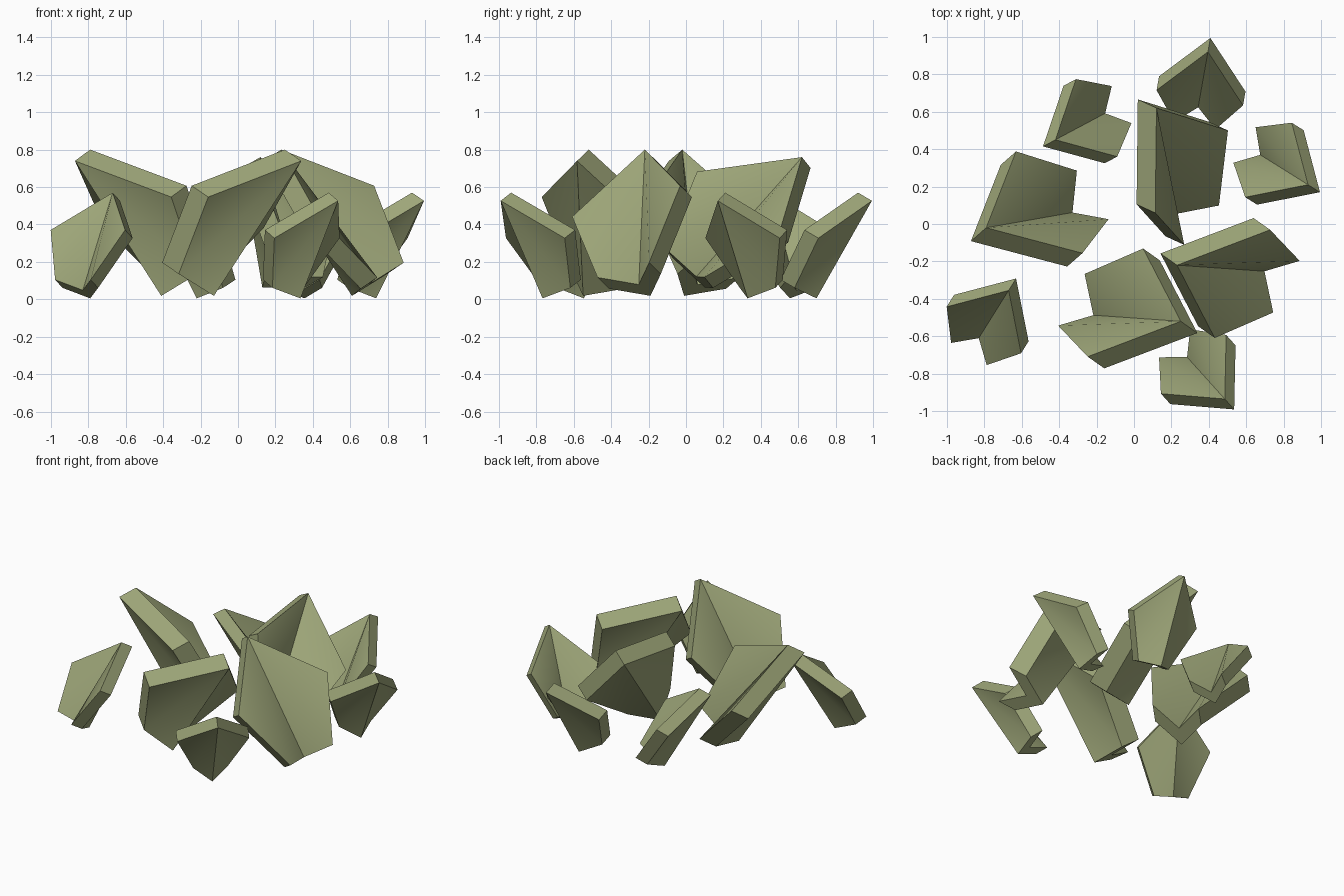
import bpy
import bmesh
from math import radians
from mathutils import Matrix, Vector

if "Cube" in bpy.data.objects:
    bpy.data.objects.remove(bpy.data.objects["Cube"], do_unlink=True)

THICKNESS = 0.124

# Single flat colour
olive = bpy.data.materials.new("olive_green")
olive.use_nodes = True
colour = (0.34, 0.38, 0.19, 1)
olive.diffuse_color = colour
olive.node_tree.nodes["Principled BSDF"].inputs["Base Color"].default_value = colour


def make_leaf_mesh():
    """Thick leaf folded along its spine: tip at the origin, spine along +x."""
    bm = bmesh.new()
    tip, base = Vector((0, 0, 0)), Vector((0.86, 0, 0))
    shoulder, heel = Vector((0.425, 0.335, 0.166)), Vector((0.862, 0.16, 0.163))
    flip = Vector((1, -1, 1))
    outline = [tip, shoulder, heel, base, heel * flip, shoulder * flip]
    inner = [bm.verts.new(p) for p in outline]
    outer = [bm.verts.new(p - Vector((0, 0, THICKNESS))) for p in outline]
    # Two triangles per wing, on both sides of the plate
    for layer in (inner, outer):
        for i in range(1, 5):
            bm.faces.new((layer[0], layer[i], layer[i + 1]))
    # Rim
    for i in range(6):
        j = (i + 1) % 6
        bm.faces.new((inner[i], inner[j], outer[j], outer[i]))
    bmesh.ops.recalc_face_normals(bm, faces=bm.faces)
    for face in bm.faces:
        face.smooth = True
    mesh = bpy.data.meshes.new("folded_leaf")
    bm.to_mesh(mesh)
    bm.free()
    mesh.set_sharp_from_angle(angle=radians(30))
    mesh.materials.append(olive)
    return mesh


leaf_mesh = make_leaf_mesh()


def add_leaf(name, tip, yaw, pitch, roll=0, scale=1):
    leaf = bpy.data.objects.new(name, leaf_mesh)
    bpy.context.collection.objects.link(leaf)
    turn = (Matrix.Rotation(radians(yaw), 4, "Z")
            @ Matrix.Rotation(radians(pitch), 4, "Y")
            @ Matrix.Rotation(radians(roll), 4, "X"))
    leaf.matrix_world = Matrix.Translation(tip) @ turn @ Matrix.Scale(scale, 4)


# Large leaves, rolled to one side
add_leaf("large_leaf_front", (0.25, -0.52, 0.80), 176, 57, 27)
add_leaf("large_leaf_left", (0.23, -0.22, 0.80), -4, 57, 27)
add_leaf("large_leaf_right", (-0.79, -0.02, 0.80), 10, 57, -27)
add_leaf("large_leaf_back", (0.12, 0.62, 0.76), -79, 48, -46)

# Small leaves, upright around the outside
small_leaves = {
    "front_right": (-0.67, -0.355, 238),
    "front_left": (0.485, -0.935, 132),
    "left": (0.93, 0.21, 148),
    "back_right": (-0.42, 0.45, 28),
    "back": (0.395, 0.92, 260),
}
for place, (x, y, yaw) in small_leaves.items():
    add_leaf("small_leaf_" + place, (x, y, 0.57), yaw, 60, scale=0.7)
